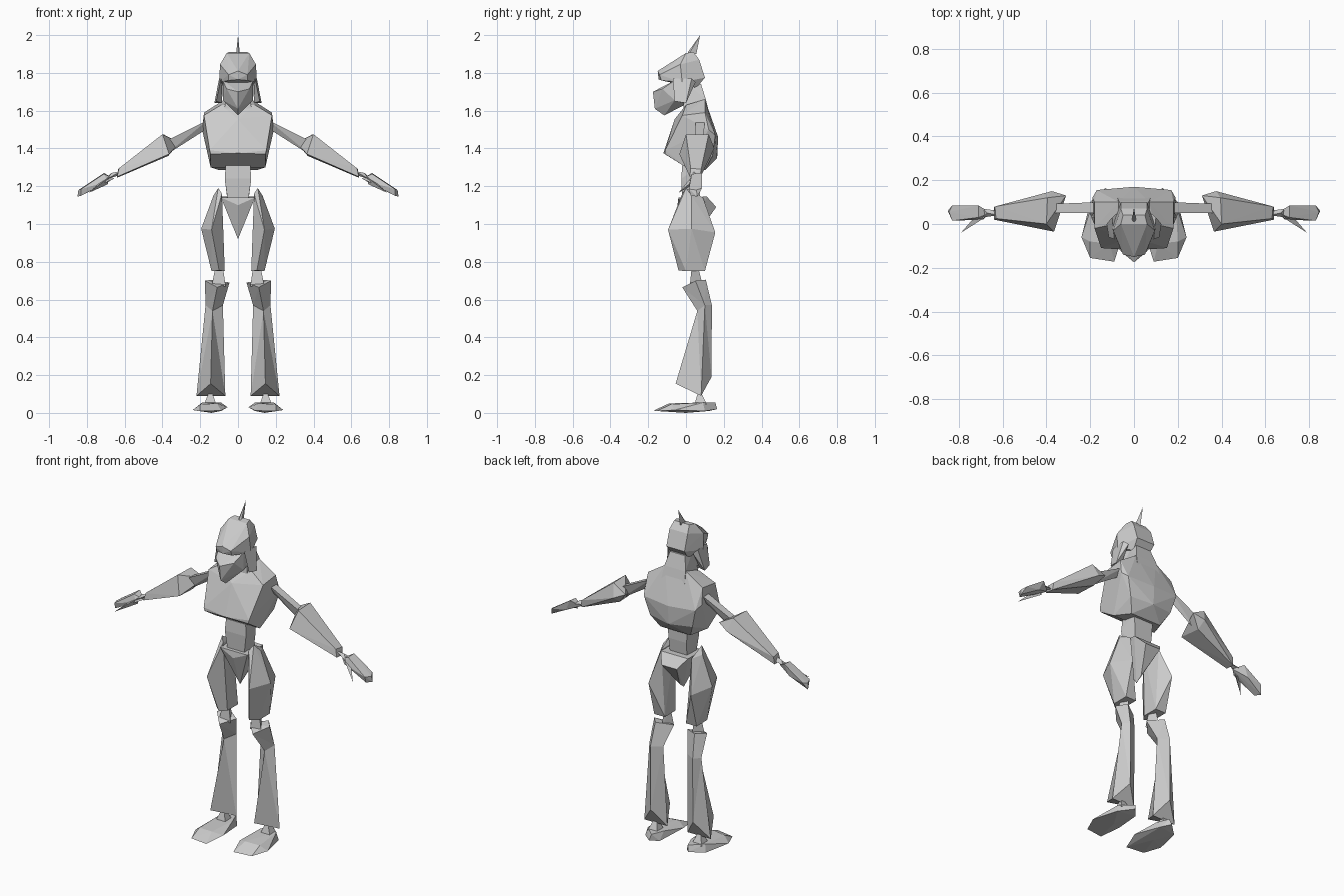
import bpy, bmesh


def finish(bm, name, mirror):
    bmesh.ops.recalc_face_normals(bm, faces=bm.faces)
    me = bpy.data.meshes.new(name)
    bm.to_mesh(me)
    bm.free()
    ob = bpy.data.objects.new(name, me)
    bpy.context.collection.objects.link(ob)
    if mirror:
        ob.modifiers.new("Mirror", 'MIRROR').use_mirror_merge = False
    return ob


def hull(name, pts, pair=False):
    """Faceted solid round a few points; pair=True gives a left and right copy,
    otherwise the points themselves are reflected to make one central solid."""
    bm = bmesh.new()
    for x, y, z in pts:
        bm.verts.new((x, y, z))
        if not pair and x > 0:
            bm.verts.new((-x, y, z))
    bmesh.ops.convex_hull(bm, input=bm.verts)
    bmesh.ops.delete(bm, geom=[v for v in bm.verts if not v.link_faces], context='VERTS')
    return finish(bm, name, pair)


def loft(name, rings):
    """Mirrored pair of solids through matching rings."""
    bm = bmesh.new()
    vs = [[bm.verts.new(p) for p in r] for r in rings]
    n = len(rings[0])
    for a, b in zip(vs, vs[1:]):
        for i in range(n):
            j = (i + 1) % n
            bm.faces.new((a[i], a[j], b[j], b[i]))
    bm.faces.new(vs[0])
    bm.faces.new(vs[-1])
    bmesh.ops.triangulate(bm, faces=bm.faces)
    return finish(bm, name, True)


# Head: dome, spike, snout, cheek flaps
hull("helmet", [(0.06, 0.0, 1.905), (0.05, 0.04, 1.91), (0, -0.15, 1.81), (0.05, -0.14, 1.79),
                (0.05, -0.13, 1.76), (0, -0.145, 1.765), (0.095, -0.03, 1.845), (0.10, -0.02, 1.75),
                (0.06, 0.07, 1.87), (0.06, 0.10, 1.775), (0.05, 0.055, 1.72)])
hull("head_spike", [(0.01, 0.015, 1.90), (0, 0.055, 1.90), (0, 0.01, 1.91), (0, 0.075, 2.0)])
hull("snout", [(0, -0.175, 1.70), (0.06, -0.125, 1.715), (0.08, -0.06, 1.76), (0, -0.165, 1.61),
               (0, -0.115, 1.575), (0.08, -0.06, 1.655), (0.05, 0.02, 1.645), (0.05, 0.05, 1.74)])
hull("cheek_flap", [(0.09, -0.07, 1.77), (0.10, 0.03, 1.77), (0.08, 0.05, 1.75),
                    (0.125, 0.0, 1.64), (0.115, -0.06, 1.65), (0.085, -0.01, 1.64)], True)

# Neck and torso
hull("neck", [(0.05, 0.0, 1.75), (0.05, 0.08, 1.74), (0.07, 0.105, 1.66),
              (0.08, 0.13, 1.56), (0.08, -0.02, 1.56)])
hull("chest", [(0.09, 0.0, 1.63), (0.07, 0.10, 1.66), (0.18, -0.02, 1.575), (0.18, 0.10, 1.59),
               (0.19, 0.12, 1.50), (0.17, 0.155, 1.47), (0, 0.17, 1.46), (0, -0.06, 1.555),
               (0.15, -0.11, 1.39), (0, -0.12, 1.375), (0.145, -0.11, 1.37), (0.145, 0.0, 1.30),
               (0.14, 0.14, 1.36), (0, 0.165, 1.35), (0.10, 0.10, 1.285)])
hull("waist", [(0.065, -0.02, 1.31), (0.065, 0.08, 1.31), (0.07, -0.025, 1.24),
               (0.06, 0.08, 1.22), (0.055, -0.02, 1.13), (0.055, 0.07, 1.12)])
hull("pelvis", [(0.09, -0.04, 1.14), (0, -0.045, 1.10), (0.09, 0.11, 1.145),
                (0.05, 0.16, 1.09), (0, 0.02, 0.92), (0, 0.06, 0.95)])

# Arms
hull("upper_arm", [(0.16, 0.05, 1.55), (0.16, 0.10, 1.55), (0.17, 0.075, 1.50),
                   (0.42, 0.05, 1.42), (0.42, 0.09, 1.42), (0.39, 0.07, 1.36)], True)
hull("forearm", [(0.40, 0.0, 1.475), (0.395, 0.12, 1.475), (0.365, -0.035, 1.37),
                 (0.375, 0.15, 1.40), (0.31, 0.13, 1.43), (0.37, 0.10, 1.36),
                 (0.63, 0.025, 1.295), (0.635, 0.08, 1.29), (0.64, 0.02, 1.25),
                 (0.64, 0.075, 1.245)], True)
hull("wrist", [(0.62, 0.04, 1.28), (0.62, 0.06, 1.26), (0.69, 0.03, 1.24), (0.69, 0.07, 1.25),
               (0.67, 0.05, 1.27)], True)
hull("hand", [(0.655, 0.05, 1.24), (0.71, 0.085, 1.27), (0.71, 0.03, 1.265), (0.69, 0.02, 1.225),
              (0.83, 0.085, 1.19), (0.845, 0.055, 1.18), (0.83, 0.015, 1.185), (0.85, 0.06, 1.145),
              (0.83, 0.025, 1.15), (0.74, 0.08, 1.205)], True)
hull("thumb", [(0.68, 0.03, 1.25), (0.72, 0.04, 1.23), (0.69, 0.04, 1.21),
               (0.75, -0.01, 1.19), (0.79, -0.04, 1.165)], True)

# Legs
hull("thigh", [(0.105, 0.0, 1.19), (0.085, -0.02, 1.16), (0.13, 0.03, 1.15), (0.10, 0.09, 1.14),
               (0.14, -0.095, 0.97), (0.195, 0.03, 0.975), (0.14, 0.155, 0.955), (0.085, 0.03, 1.0),
               (0.10, -0.04, 0.755), (0.14, 0.0, 0.75), (0.14, 0.10, 0.75), (0.07, 0.0, 0.75),
               (0.07, 0.10, 0.75)], True)
hull("knee", [(0.08, 0.03, 0.77), (0.12, 0.03, 0.77), (0.10, 0.065, 0.77),
              (0.065, 0.02, 0.67), (0.14, 0.02, 0.67), (0.10, 0.09, 0.67)], True)
loft("shin", [
    [(0.11, -0.02, 0.665), (0.175, 0.05, 0.70), (0.13, 0.105, 0.705), (0.045, 0.05, 0.69)],
    [(0.135, 0.06, 0.54), (0.172, 0.10, 0.57), (0.14, 0.137, 0.57), (0.08, 0.10, 0.57)],
    [(0.145, -0.055, 0.155), (0.22, 0.08, 0.09), (0.14, 0.135, 0.19), (0.067, 0.08, 0.09)]])
hull("ankle", [(0.145, 0.07, 0.13), (0.115, 0.045, 0.045), (0.18, 0.045, 0.045),
               (0.115, 0.11, 0.045), (0.18, 0.11, 0.045)], True)
hull("foot", [(0.09, -0.172, 0.012), (0.20, -0.155, 0.01), (0.24, -0.06, 0.015), (0.20, 0.10, 0.01),
              (0.13, 0.165, 0.02), (0.09, 0.12, 0.01), (0.055, -0.06, 0.03), (0.14, 0.0, 0.0),
              (0.11, -0.09, 0.05), (0.20, -0.08, 0.045), (0.19, 0.09, 0.055), (0.12, 0.155, 0.055),
              (0.09, 0.08, 0.055)], True)
